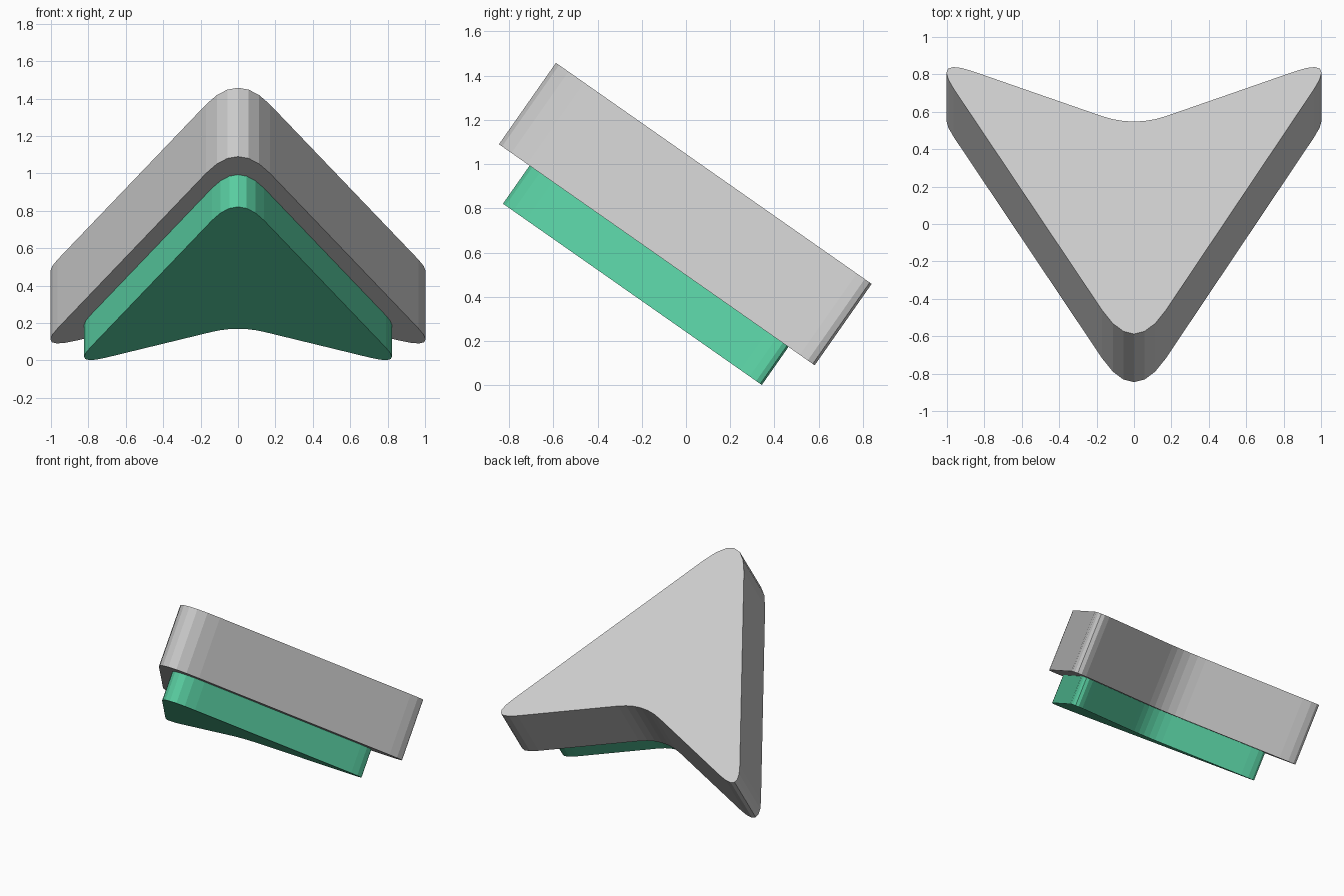
import bpy, bmesh
from math import radians
from mathutils import Vector

if "Cube" in bpy.data.objects:
    bpy.data.objects.remove(bpy.data.objects["Cube"])

TILT = radians(-35)
ORIGIN = (0, -0.588, 1.458)   # tip of the plate's upper face

# Sharp arrow outline, x / distance behind tip, with corner cut-back length
WING = Vector((1.077, 1.806))
TIP = Vector((0, -0.155))
NOTCH = Vector((0, 1.349))
MIRROR = Vector((-WING.x, WING.y))
CORNERS = [(TIP, 0.354), (WING, 0.235), (NOTCH, 0.19), (MIRROR, 0.235)]


def rounded_outline(steps=6):
    pts = []
    n = len(CORNERS)
    for i, (c, r) in enumerate(CORNERS):
        a = c + (CORNERS[i - 1][0] - c).normalized() * r
        b = c + (CORNERS[(i + 1) % n][0] - c).normalized() * r
        for k in range(steps + 1):
            t = k / steps
            pts.append(a * (1 - t) ** 2 + c * 2 * t * (1 - t) + b * t ** 2)
    return pts


def arrow(name, scale, shift, bottom, top, colour=None):
    bm = bmesh.new()
    base = [bm.verts.new((p.x * scale, p.y * scale + shift, bottom))
            for p in rounded_outline()]
    face = bm.faces.new(base)
    res = bmesh.ops.extrude_face_region(bm, geom=[face])
    for v in res["geom"]:
        if isinstance(v, bmesh.types.BMVert):
            v.co.z = top
    bmesh.ops.recalc_face_normals(bm, faces=bm.faces)
    mesh = bpy.data.meshes.new(name)
    bm.to_mesh(mesh)
    bm.free()
    obj = bpy.data.objects.new(name, mesh)
    bpy.context.collection.objects.link(obj)
    obj.location = ORIGIN
    obj.rotation_euler.x = TILT
    if colour:
        mat = bpy.data.materials.new(name + "_colour")
        mat.diffuse_color = colour
        mat.use_nodes = True
        mat.node_tree.nodes["Principled BSDF"].inputs["Base Color"].default_value = mat.diffuse_color
        mesh.materials.append(mat)
    return obj


# Thick grey arrow plate
arrow("arrow_plate", 1.0, 0.0, -0.449, 0.0)
# Smaller green arrow underneath
arrow("arrow_underlay", 0.82, 0.169, -0.659, -0.449, (0.1, 0.62, 0.36, 1))
